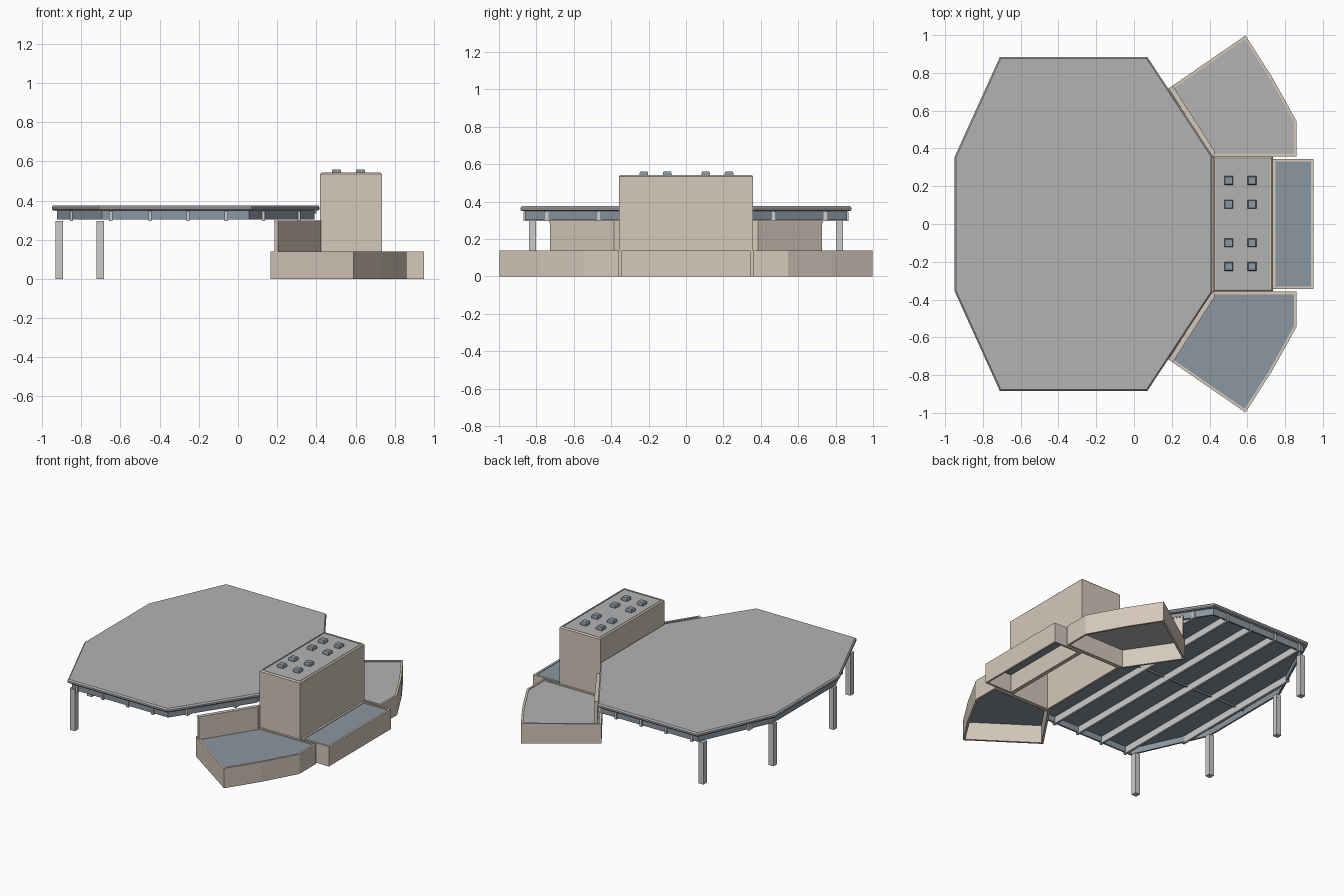
import bpy, bmesh
from mathutils import Vector

if "Cube" in bpy.data.objects:
    bpy.data.objects.remove(bpy.data.objects["Cube"])


def material(name, rgb):
    m = bpy.data.materials.new(name)
    m.diffuse_color = (*rgb, 1)
    m.use_nodes = True
    m.node_tree.nodes["Principled BSDF"].inputs["Base Color"].default_value = m.diffuse_color
    return m


BEIGE = material("beige_wall", (0.66, 0.58, 0.49))
BLUE = material("blue_grey", (0.26, 0.31, 0.36))
GREY = material("roof_grey", (0.45, 0.45, 0.45))


def inset(pts, d):
    """Offset a counter-clockwise outline inwards by d."""
    out, n = [], len(pts)
    for i in range(n):
        a, b, c = (Vector(pts[(i + k) % n]) for k in (-1, 0, 1))
        e, f = (b - a).normalized(), (c - b).normalized()
        n1, n2 = Vector((-e.y, e.x)), Vector((-f.y, f.x))
        out.append(tuple(b + (n1 + n2) * d / (1 + n1.dot(n2))))
    return out


def loft(name, loops, mat, closed=False):
    """Skin a list of (outline, z) loops; cap the ends or close into a ring."""
    bm = bmesh.new()
    rows = [[bm.verts.new((x, y, z)) for x, y in pts] for pts, z in loops]
    pairs = list(zip(rows, rows[1:]))
    if closed:
        pairs.append((rows[-1], rows[0]))
    else:
        bm.faces.new(rows[0])
        bm.faces.new(rows[-1])
    for r, s in pairs:
        for i in range(len(r)):
            j = (i + 1) % len(r)
            bm.faces.new((r[i], r[j], s[j], s[i]))
    bmesh.ops.recalc_face_normals(bm, faces=bm.faces)
    me = bpy.data.meshes.new(name)
    bm.to_mesh(me)
    bm.free()
    ob = bpy.data.objects.new(name, me)
    bpy.context.collection.objects.link(ob)
    if mat:
        me.materials.append(mat)
    return ob


def ring(name, pts, t, z0, z1, mat, bevel=0.0):
    inner = inset(pts, t)
    loops = [(pts, z0), (pts, z1 - bevel)]
    if bevel:
        loops.append((inset(pts, bevel), z1))
    else:
        loops[1] = (pts, z1)
    return loft(name, loops + [(inner, z1), (inner, z0)], mat, True)


def rect(x0, x1, y0, y1):
    return [(x0, y0), (x1, y0), (x1, y1), (x0, y1)]


def box(name, x0, x1, y0, y1, z0, z1, mat=None):
    r = rect(x0, x1, y0, y1)
    return loft(name, [(r, z0), (r, z1)], mat)


def hollow_block(name, pts, h, roof, bevel=0.0):
    """Open-bottomed walls with a roof sunk just below the coping."""
    ring(name + "_walls", pts, 0.014, 0, h, BEIGE, bevel)
    r = inset(pts, 0.012)
    loft(name + "_roof", [(r, h - 0.014), (r, h - 0.005)], roof)


def flip(pts):
    return [(x, -y) for x, y in reversed(pts)]


# Canopy slab with chamfered edge
half = [(-0.95, -0.355), (-0.71, -0.885), (0.07, -0.885), (0.416, -0.36)]
canopy = half + flip(half)
loft("canopy_slab", [(inset(canopy, 0.006), 0.35), (canopy, 0.356),
                     (canopy, 0.367), (inset(canopy, 0.008), 0.376)], GREY)

# Fascia ring and dark soffit under the canopy
edge = inset(canopy, 0.025)
ring("canopy_fascia", edge, 0.012, 0.303, 0.351, BLUE)
soffit = inset(canopy, 0.036)
loft("canopy_soffit", [(soffit, 0.344), (soffit, 0.352)], BLUE)


def edge_y(x):
    p = [(px, -py) for px, py in edge[:4]]
    for (xa, ya), (xb, yb) in zip(p, p[1:]):
        if xa <= x <= xb:
            return ya + (yb - ya) * (x - xa) / (xb - xa)
    return p[-1][1]


# Ribs run across the canopy and poke through the fascia
for i, x in enumerate((-0.85, -0.65, -0.45, -0.255, -0.06, 0.13, 0.312)):
    y = edge_y(x) + 0.01
    box(f"canopy_rib_{i}", x - 0.008, x + 0.008, -y, y, 0.296, 0.347)
box("canopy_spine", -0.92, 0.40, -0.005, 0.005, 0.333, 0.347, BLUE)

# Posts
for s in (-1, 1):
    for x, y in ((-0.912, 0.335), (-0.704, 0.82)):
        box("canopy_post", x - 0.019, x + 0.019, s * y - 0.019, s * y + 0.019, 0, 0.296)

# Tower with roof vents
hollow_block("tower", rect(0.418, 0.735, -0.358, 0.358), 0.543, GREY, 0.008)
for x in (0.502, 0.625):
    for y in (-0.225, -0.1, 0.105, 0.23):
        r = rect(x - 0.023, x + 0.023, y - 0.023, y + 0.023)
        loft("roof_vent", [(r, 0.53), (r, 0.553), (inset(r, 0.004), 0.56)], BLUE)

# Front hall against the tower
hollow_block("front_hall", rect(0.735, 0.95, -0.345, 0.345), 0.14, BLUE)

# Two angled wings, each with a raised wall beneath the canopy edge
wing = [(0.165, -0.705), (0.59, -0.998), (0.73, -0.78),
        (0.86, -0.545), (0.86, -0.358), (0.40, -0.358)]
wall = [(0.187, -0.716), (0.204, -0.728), (0.424, -0.385), (0.42, -0.355)]
for side, f, roof in (("near", list, BLUE), ("far", flip, GREY)):
    hollow_block(side + "_wing", f(wing), 0.14, roof)
    loft(side + "_raised_wall", [(f(wall), 0.13), (f(wall), 0.292)], BEIGE)
    cap = inset(f(wall), -0.003)
    loft(side + "_wall_coping", [(cap, 0.289), (cap, 0.298)], BEIGE)
